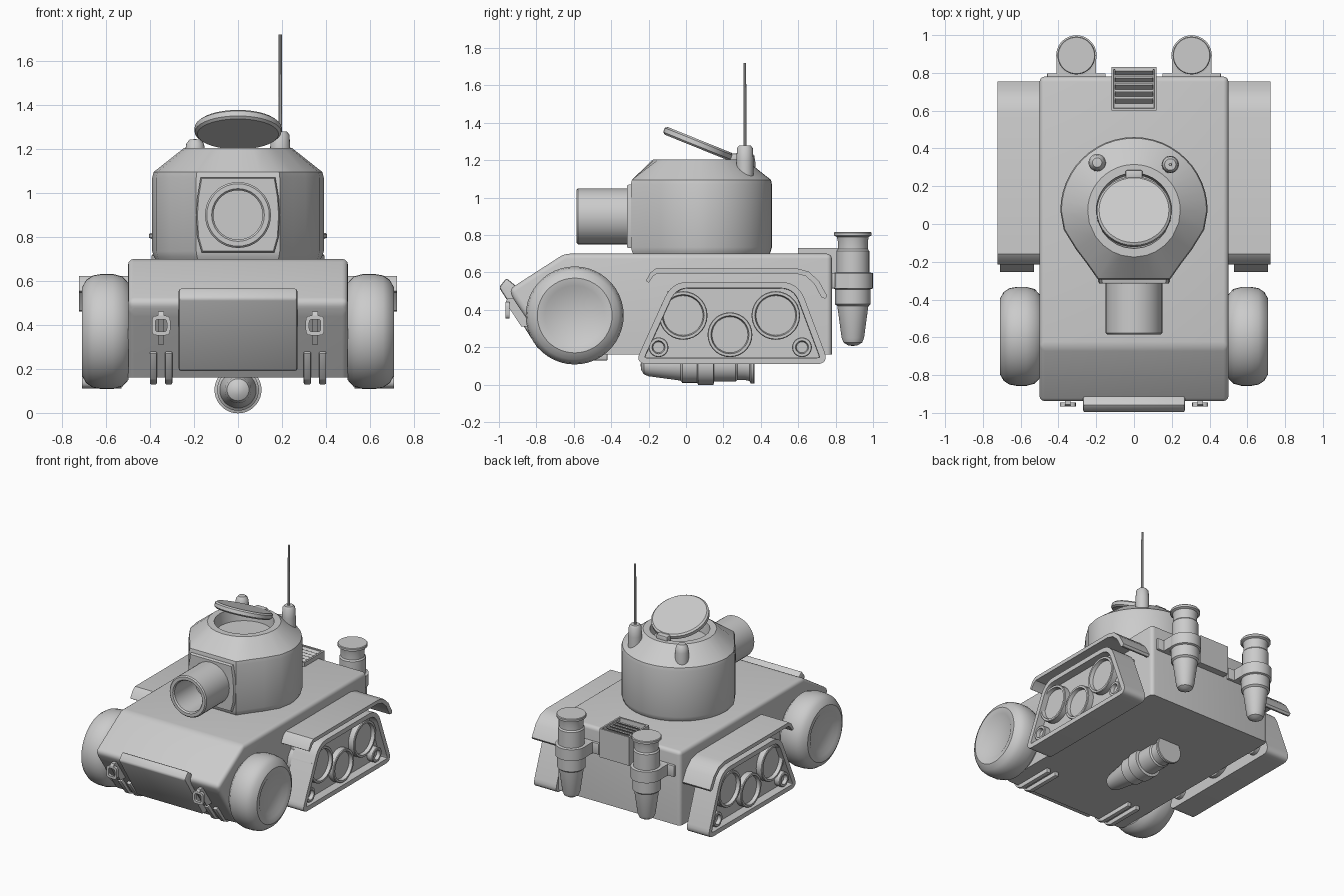
import bpy, bmesh
from math import sin, cos, pi, radians, atan2, hypot
from mathutils import Matrix, Vector

if "Cube" in bpy.data.objects:
    bpy.data.objects.remove(bpy.data.objects["Cube"])


def finish(name, bm, angle=35):
    bmesh.ops.remove_doubles(bm, verts=bm.verts, dist=1e-5)
    bmesh.ops.recalc_face_normals(bm, faces=bm.faces)
    me = bpy.data.meshes.new(name)
    bm.to_mesh(me)
    bm.free()
    me.shade_smooth()
    me.set_sharp_from_angle(angle=radians(angle))
    ob = bpy.data.objects.new(name, me)
    bpy.context.collection.objects.link(ob)
    return ob


def skin(bm, rings, cap=True):
    vs = [[bm.verts.new(p) for p in r] for r in rings]
    n = len(vs[0])
    for a, b in zip(vs, vs[1:]):
        for i in range(n):
            bm.faces.new((a[i], a[(i + 1) % n], b[(i + 1) % n], b[i]))
    if cap:
        bm.faces.new(vs[0])
        return bm.faces.new(vs[-1])


def lathe(name, prof, mat, seg=36):
    bm = bmesh.new()
    rings = [[mat @ Vector((r * cos(2 * pi * i / seg), r * sin(2 * pi * i / seg), h))
              for i in range(seg)] for r, h in prof]
    skin(bm, rings, False)
    bmesh.ops.dissolve_degenerate(bm, dist=1e-6, edges=bm.edges)
    return finish(name, bm)


def extrude(name, pts, x0, x1, bevel=0, seg=2, keep=None, recess=None):
    """Side profile (y, z) extruded along x."""
    bm = bmesh.new()
    cap = skin(bm, [[(x, y, z) for y, z in pts] for x in (x0, x1)])
    bmesh.ops.recalc_face_normals(bm, faces=bm.faces)
    if bevel:
        edges = [e for e in bm.edges if keep is None or keep(e)]
        bmesh.ops.bevel(bm, geom=edges, offset=bevel, segments=seg, profile=0.5,
                        affect='EDGES', clamp_overlap=True)
    if recess:
        for t in (recess[0], 0.002):
            bmesh.ops.inset_region(bm, faces=[cap], thickness=t, use_even_offset=True)
        for v in cap.verts:
            v.co.x += recess[1] * (1 if x0 > x1 else -1)
    return finish(name, bm)


def box(name, x, y, z, bevel=0.0):
    return extrude(name, [(y[0], z[0]), (y[1], z[0]), (y[1], z[1]), (y[0], z[1])], x[0], x[1], bevel)


def rounded(corners, n=6):
    """Round each (y, z, radius) corner of a polygon with a small curve."""
    out = []
    for i, (y, z, r) in enumerate(corners):
        c = Vector((y, z))
        a = Vector(corners[i - 1][:2]) - c
        b = Vector(corners[(i + 1) % len(corners)][:2]) - c
        p, q = c + a.normalized() * r, c + b.normalized() * r
        for k in range(n + 1):
            t = k / n
            out.append(tuple(p * (1 - t) ** 2 + c * 2 * t * (1 - t) + q * t * t))
    return out


T = Matrix.Translation
along_y = Matrix.Rotation(-pi / 2, 4, 'X')

# Hull, with rounded upper and side edges
extrude("hull", [(-.65, .70), (-.945, .51), (-.925, .46), (-.72, .16), (.78, .16), (.78, .70)],
        -.5, .5, .055, 4, keep=lambda e: max(v.co.z for v in e.verts) > .2)

# Nose plate on the lower front
extrude("nose_plate", [(-.96, .57), (-1.0, .52), (-.79, .19), (-.73, .19), (-.90, .52)], -.27, .27, .012)

# Turret shell: plan outline lofted to a round hatch opening
CY = .07
arc = [(.39 * cos(pi * i / 24), CY + .39 * sin(pi * i / 24)) for i in range(25)]
left = [(-.372, -.03), (-.307, -.135), (-.25, -.21), (-.19, -.295)]
front = [(-.1, -.295), (0, -.295), (.1, -.295)]
outline = arc + left + front + [(-x, y) for x, y in reversed(left)]


def plan(s, z):
    return [(x * s, CY + (y - CY) * s, z) for x, y in outline]


def circle(r, z):
    return [(r * x / hypot(x, y - CY), CY + r * (y - CY) / hypot(x, y - CY), z) for x, y in outline]


bm = bmesh.new()
skin(bm, [plan(.95, .69), plan(.98, .71), plan(1, .735), plan(1, 1.07), plan(.985, 1.095),
          circle(.245, 1.205), circle(.20, 1.205), circle(.19, 1.12)])
finish("turret", bm, 30)

# Gun mantlet and hollow barrel
bm = bmesh.new()
shape = [(-.165, .73), (.165, .73), (.185, .80), (.19, .90), (.185, .98), (.17, 1.07), (-.17, 1.07),
         (-.185, .98), (-.19, .90), (-.185, .80)]
skin(bm, [[(x * s, y, .9 + (z - .9) * s) for x, z in shape]
          for s, y in ((1, -.25), (1, -.305), (.97, -.315))])
finish("mantlet", bm)
lathe("barrel", [(0, -.34), (.112, -.34), (.112, -.575), (.12, -.585), (.142, -.585), (.15, -.577),
                 (.15, -.27), (0, -.27)], T((0, 0, .9)) @ along_y)

# Open hatch with hinge
lathe("hatch", [(0, -.022), (.185, -.022), (.197, -.012), (.197, .012), (.185, .022), (0, .022)],
      T((0, .065, 1.288)) @ Matrix.Rotation(radians(-22), 4, 'X'))
box("hatch_hinge", (-.045, .045), (.235, .285), (1.18, 1.235), .008)

# Antenna and periscope on the turret shoulder
lathe("antenna_base", [(0, 1.08), (.046, 1.08), (.046, 1.20), (.042, 1.265), (.03, 1.28), (0, 1.28)],
      T((.192, .315, 0)), 20)
lathe("antenna", [(0, 1.27), (.009, 1.27), (.007, 1.72), (0, 1.72)], T((.192, .315, 0)), 10)
lathe("periscope", [(0, 1.08), (.046, 1.08), (.046, 1.19), (.04, 1.225), (.025, 1.243), (0, 1.245)],
      T((-.195, .325, 0)), 20)

# Canister profile, shared by the rear pair and the belly
can = [(0, .207), (.025, .21), (.05, .225), (.06, .25), (.083, .42), (.095, .43), (.095, .51), (.107, .515),
       (.107, .597), (.088, .60), (.088, .715), (.08, .725), (.08, .765), (.085, .79), (.1, .797),
       (.1, .812), (.096, .817), (0, .817)]
lathe("belly_canister", can, T((0, -.45, .105)) @ along_y)

# Engine vent box with slats
bm = bmesh.new()
bmesh.ops.create_cube(bm, size=1, matrix=T((0, .715, .625)) @ Matrix.Diagonal((.24, .23, .21, 1)))
top = max(bm.faces, key=lambda f: f.calc_center_median().z)
for t in (.018, .002):
    bmesh.ops.inset_region(bm, faces=[top], thickness=t)
for v in top.verts:
    v.co.z -= .03
finish("vent_box", bm)
for i in range(5):
    y = .637 + i * .038
    extrude("vent_slat", [(y, .70), (y + .008, .70), (y + .03, .722), (y + .022, .726)], -.1, .1)

track = rounded([(-.275, .11, .07), (-.075, .55, .09), (.60, .55, .10), (.765, .11, .07)])
fender = [(-.215, .555), (-.19, .60), (-.16, .622), (.59, .622), (.655, .605), (.71, .555), (.755, .475),
          (.745, .46), (.725, .465), (.685, .54), (.64, .58), (.585, .595), (-.155, .595), (-.175, .58),
          (-.20, .545)]
wheel = [(0, .68), (.13, .685), (.16, .703), (.20, .71), (.235, .69), (.255, .66), (.262, .62),
         (.262, .57), (.25, .525), (.22, .498), (0, .495)]

for s, side in ((-1, "left"), (1, "right")):
    ax = Matrix.Rotation(s * pi / 2, 4, 'Y')
    # Front wheel
    lathe(side + "_front_wheel", wheel, T((0, -.595, .37)) @ ax, 44)
    # Track frame with recess, rollers and fender
    extrude(side + "_track_frame", track, s * .53, s * .71, recess=(.033, .06))
    box(side + "_track_mount", (s * .48, s * .54), (-.1, .6), (.2, .5))
    for y, z, r in ((-.015, .37, .13), (.48, .37, .13), (.235, .267, .12), (-.147, .2, .053), (.62, .2, .053)):
        lathe(side + "_roller", [(0, .67), (r - .024, .67), (r - .018, .695), (r - .004, .695), (r, .69),
                                 (r, .50), (0, .50)], T((0, y, z)) @ ax, 28)
    extrude(side + "_fender", fender, s * .49, s * .723)
    # Rear canister and bracket
    lathe(side + "_rear_canister", can, T((s * .305, .892, 0)))
    x = s * .305
    box(side + "_canister_bracket", (x - .105, x + .105), (.77, .89), (.515, .597))
    box(side + "_bracket_plate", (x - .155, x + .155), (.77, .798), (.515, .597), .004)
    # Tow hook: base plate and square ring
    x = s * .35
    extrude(side + "_tow_plate", [(-.955, .46), (-.965, .44), (-.88, .31), (-.81, .31), (-.91, .46)],
            x - .014, x + .014)
    bm = bmesh.new()
    ring = rounded([(x - .035, .36, .02), (x + .035, .36, .02), (x + .035, .435, .02), (x - .035, .435, .02)], 3)
    cz = .3975

    def loop(k, y):
        return [(x + (a - x) * k, y, cz + (b - cz) * k) for a, b in ring]
    skin(bm, [loop(1.2, -.945), loop(1.2, -.965), loop(.75, -.965), loop(.75, -.945), loop(1.2, -.945)], False)
    finish(side + "_tow_ring", bm)
    # Skid ribs under the nose
    for o in (-.035, .035):
        extrude(side + "_skid_rib", [(-.80, .28), (-.825, .27), (-.735, .15), (-.69, .13), (-.42, .13),
                                     (-.42, .17), (-.70, .17)], x + o - .016, x + o + .016, .005)
